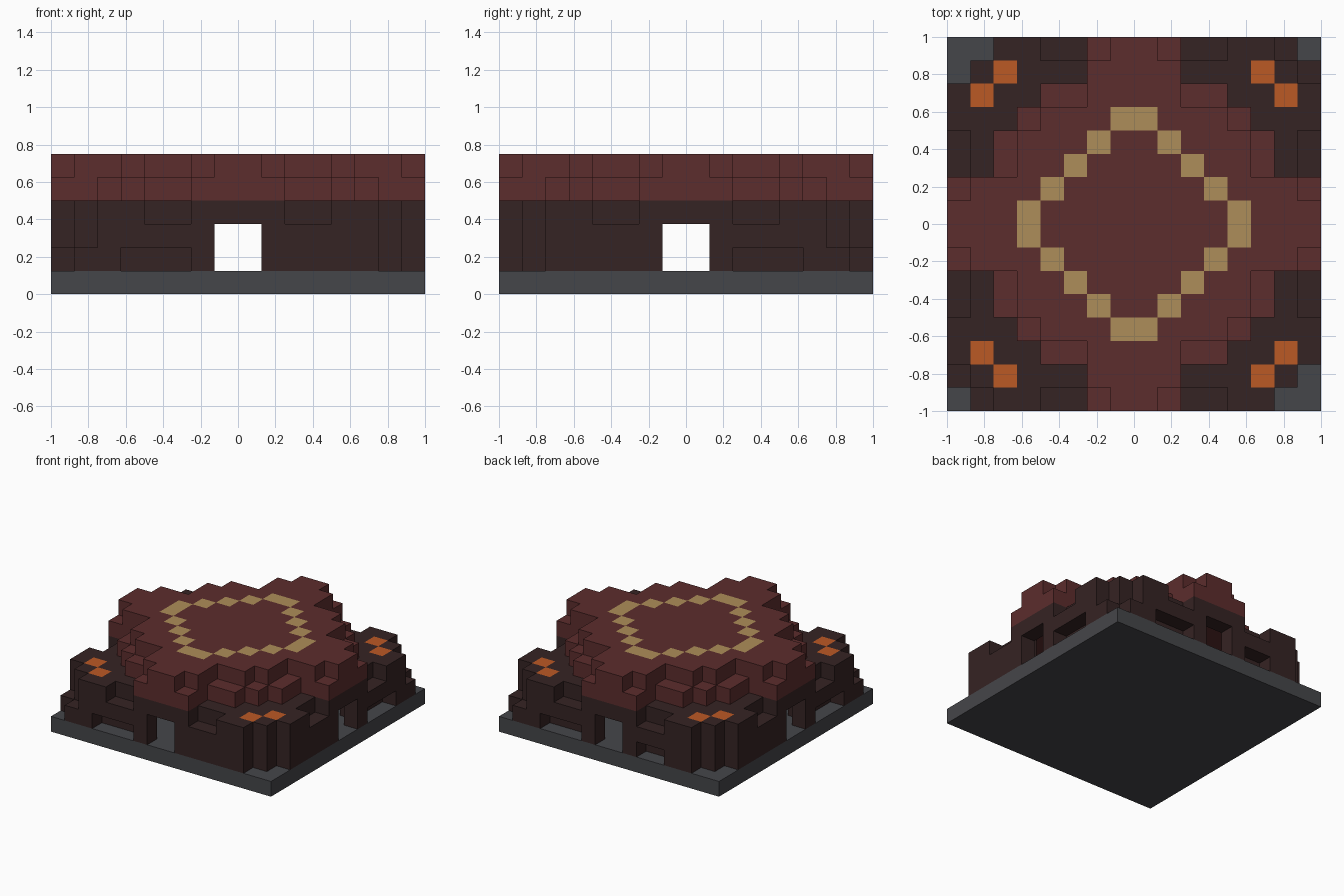
import bpy, bmesh, math
from mathutils import Vector

if "Cube" in bpy.data.objects:
    bpy.data.objects.remove(bpy.data.objects["Cube"])

U = 0.125  # block size


def material(name, rgb):
    m = bpy.data.materials.new(name)
    m.use_nodes = True
    color = (*rgb, 1)
    m.diffuse_color = color
    m.node_tree.nodes["Principled BSDF"].inputs["Base Color"].default_value = color
    return m


GREY = material("stone grey", (0.06, 0.061, 0.068))
DARK = material("dark brown", (0.036, 0.017, 0.017))
RED = material("deep red", (0.107, 0.026, 0.026))
GOLD = material("sand gold", (0.42, 0.27, 0.10))
ORANGE = material("ember orange", (0.50, 0.10, 0.018))

# Half widths of the roof tiers for each row, counted outward from the middle
LOWER_ROOF = [8, 8, 6, 6, 5, 4, 2, 2]
UPPER_ROOF = [8, 7, 5, 5, 4, 2, 2, 1]


def ring(i):
    return i if i >= 0 else -1 - i


def is_wall(i, j, k):
    a, b = ring(i), ring(j)
    near, far = min(a, b), max(a, b)
    same = (i >= 0) == (j >= 0)
    # Hollow room and its four passages
    if (far <= 5 and a < LOWER_ROOF[b]) or (near <= 1 and far <= 6):
        return False
    if far < 7:
        return True
    # Outer ring: doorways, corners, ledges and low recesses
    if near == 0:
        return k == 3
    if near == 7:
        return False
    if near == 6:
        return same and k == 1
    if near in (2, 3) and k == 3:
        return False
    if k == 1 and same and 2 <= near <= 4:
        return False
    if k == 1 and j == 7 and i < 0 and near in (2, 3):
        return False
    return True


def is_roof(i, j, k):
    tier = LOWER_ROOF if k == 4 else UPPER_ROOF
    return ring(i) < tier[ring(j)]


def cells(layers, test):
    return {(i, j, k) for k in layers for i in range(-8, 8)
            for j in range(-8, 8) if test(i, j, k)}


base = cells([0], lambda i, j, k: True)
walls = cells([1, 2, 3], is_wall)
roof = cells([4, 5], is_roof)
solid = base | walls | roof


def build(name, blocks, mats, painted=lambda i, j, k: False):
    """Mesh the exposed sides of the blocks; painted tops use the second material."""
    bm = bmesh.new()
    for cell in sorted(blocks):
        centre = Vector(cell) + Vector((0.5, 0.5, 0.5))
        for axis in range(3):
            for sign in (-1, 1):
                n = Vector((0, 0, 0))
                n[axis] = sign
                if tuple(int(c + d) for c, d in zip(cell, n)) in solid:
                    continue
                u = Vector((0, 0, 0))
                u[(axis + 1) % 3] = 0.5
                v = n.cross(u)
                mid = centre + n * 0.5
                corners = (mid - u - v, mid + u - v, mid + u + v, mid - u + v)
                face = bm.faces.new([bm.verts.new(p * U) for p in corners])
                if n.z > 0 and painted(*cell):
                    face.material_index = 1
    bmesh.ops.remove_doubles(bm, verts=bm.verts, dist=0.001)
    bmesh.ops.dissolve_limit(bm, angle_limit=math.radians(1), verts=bm.verts,
                             edges=bm.edges, delimit={'MATERIAL'})
    mesh = bpy.data.meshes.new(name)
    bm.to_mesh(mesh)
    bm.free()
    for m in mats:
        mesh.materials.append(m)
    obj = bpy.data.objects.new(name, mesh)
    bpy.context.collection.objects.link(obj)


# Ground slab, walls with glowing corner blocks, roof with a gold diamond
build("ground_slab", base, [GREY])
build("outer_walls", walls, [DARK, ORANGE],
      lambda i, j, k: k == 3 and {ring(i), ring(j)} == {5, 6})
build("stepped_roof", roof, [RED, GOLD],
      lambda i, j, k: k == 5 and ring(i) + ring(j) == 4)
